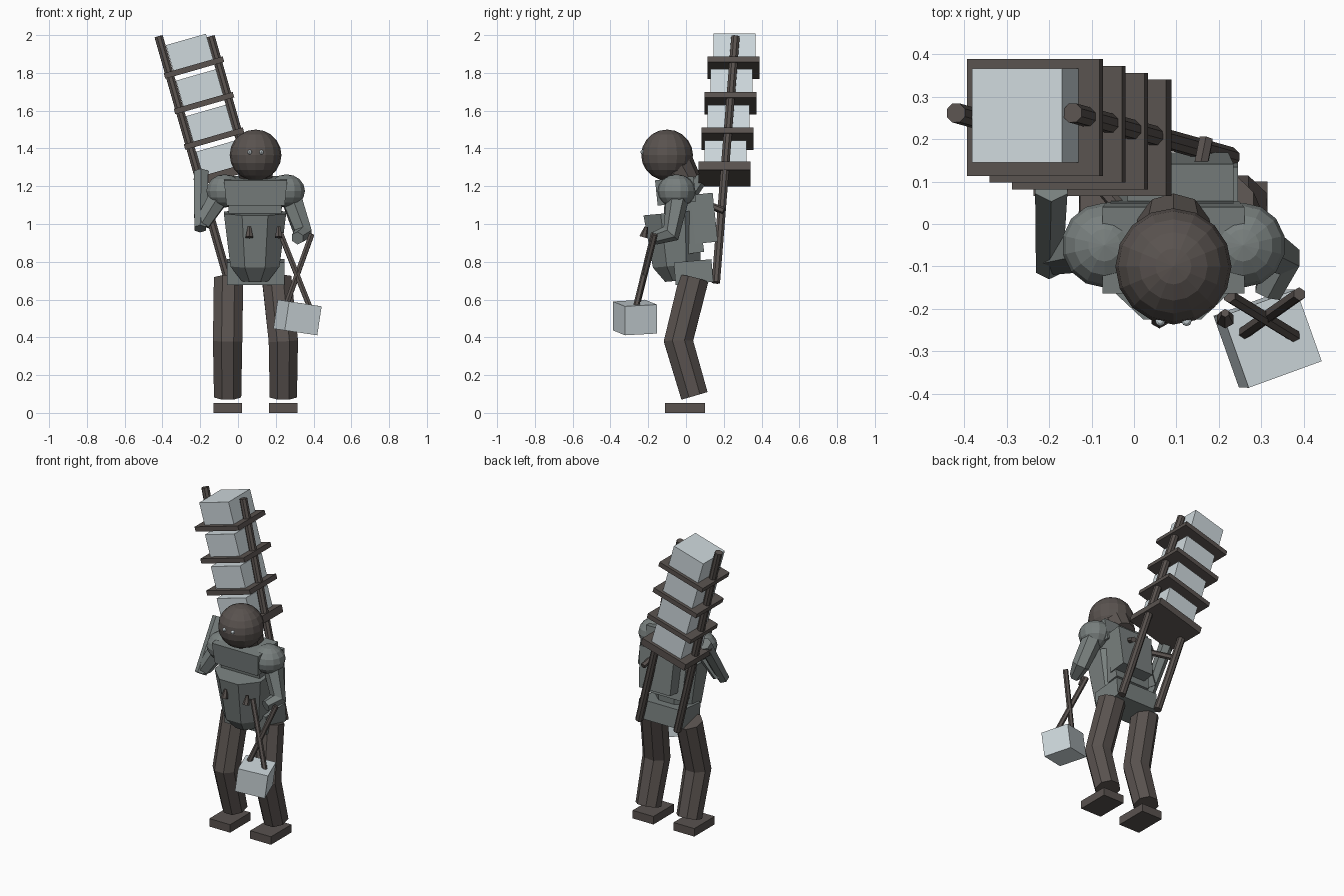
import bpy, bmesh, math
from math import sin, cos, pi, radians
from mathutils import Vector, Matrix, Euler

cube = bpy.data.objects.get("Cube")
if cube:
    bpy.data.objects.remove(cube, do_unlink=True)


def material(name, rgb):
    m = bpy.data.materials.new(name)
    m.use_nodes = True
    m.diffuse_color = (*rgb, 1)
    m.node_tree.nodes["Principled BSDF"].inputs["Base Color"].default_value = (*rgb, 1)
    return m


BROWN = material("dark brown", (0.1, 0.085, 0.078))
GRAY = material("slate gray", (0.19, 0.215, 0.21))
PALE = material("pale ice", (0.62, 0.69, 0.72))


def finish(name, bm, mat):
    bmesh.ops.recalc_face_normals(bm, faces=bm.faces)
    mesh = bpy.data.meshes.new(name)
    bm.to_mesh(mesh)
    bm.free()
    mesh.materials.append(mat)
    ob = bpy.data.objects.new(name, mesh)
    bpy.context.collection.objects.link(ob)
    return ob


def box(name, loc, size, mat, rot=(0, 0, 0), taper=1.0):
    """Box with a rotation in degrees; taper scales the bottom's width."""
    bm = bmesh.new()
    bmesh.ops.create_cube(bm, size=1)
    for v in bm.verts:
        if v.co.z < 0:
            v.co.x *= taper
    turn = Euler([radians(a) for a in rot]).to_matrix().to_4x4()
    bm.transform(Matrix.Translation(loc) @ turn @ Matrix.Diagonal((*size, 1)))
    return finish(name, bm, mat)


def ball(name, loc, radii, mat, u=14, v=8):
    bm = bmesh.new()
    bmesh.ops.create_uvsphere(bm, u_segments=u, v_segments=v, radius=1)
    bm.transform(Matrix.Translation(loc) @ Matrix.Diagonal((*radii, 1)))
    return finish(name, bm, mat)


def skin(name, rings, mat):
    """Join rings of points into a capped solid."""
    bm = bmesh.new()
    loops = [[bm.verts.new(p) for p in ring] for ring in rings]
    n = len(loops[0])
    for a, b in zip(loops, loops[1:]):
        for i in range(n):
            j = (i + 1) % n
            bm.faces.new((a[i], a[j], b[j], b[i]))
    bm.faces.new(loops[0])
    bm.faces.new(loops[-1])
    return finish(name, bm, mat)


def limb(name, pts, radii, mat, n=8):
    """Faceted tube through points with mitred bends."""
    pts = [Vector(p) for p in pts]
    rings = []
    for i, p in enumerate(pts):
        before = (p - pts[i - 1]).normalized() if i else Vector()
        after = (pts[i + 1] - p).normalized() if i + 1 < len(pts) else Vector()
        d = (before + after).normalized()
        ref = Vector((1, 0, 0))
        side = (ref - d * ref.dot(d)).normalized()
        up = d.cross(side)
        rings.append([p + radii[i] * (cos(t) * side + sin(t) * up)
                      for t in (2 * pi * (k + 0.5) / n for k in range(n))])
    return skin(name, rings, mat)


# Legs and feet
for side, hip, foot in (("right", -0.05, -0.055), ("left", 0.205, 0.24)):
    limb(side + "_leg", [(hip, 0.042, 0.71), (foot, -0.04, 0.38), (foot, 0.045, 0.09)],
         (0.084, 0.084, 0.078), BROWN)
    box(side + "_foot", (foot, -0.005, 0.026), (0.15, 0.21, 0.052), BROWN)

# Pelvis, barrel belly, chest and back panel
box("pelvis", (0.093, 0.04, 0.745), (0.305, 0.2, 0.12), GRAY, (5, 0, 0))
belly = []
for y, z, rx, ry in ((-0.04, 0.7, 0.07, 0.07), (-0.05, 0.78, 0.13, 0.125),
                     (-0.07, 1.06, 0.165, 0.155)):
    angles = [2 * pi * (k + 0.5) / 8 for k in range(8)]
    belly.append([(0.09 + rx * cos(t) / cos(pi / 8), y + ry * sin(t) / cos(pi / 8),
                   z + 0.1 * ry * sin(t)) for t in angles])
skin("belly", belly, GRAY)
box("ribcage", (0.09, -0.01, 1.0), (0.29, 0.17, 0.32), GRAY, (8, 0, 0), 0.85)
box("chest", (0.093, -0.055, 1.175), (0.335, 0.205, 0.135), GRAY, (6, 0, 0), 0.92)
box("back_panel", (0.11, 0.095, 1.03), (0.25, 0.12, 0.26), GRAY, (6, 0, 0), 0.9)
for side, x in (("right", 0.06), ("left", 0.215)):
    limb(side + "_buckle", [(x, -0.21, 0.985), (x, -0.225, 0.93)], (0.01, 0.022), BROWN, 6)

# Neck, head and eyes
limb("neck", [(0.093, 0.0, 1.22), (0.093, -0.05, 1.3)], (0.085, 0.1), BROWN, 10)
ball("head", (0.093, -0.1, 1.365), (0.137, 0.137, 0.135), BROWN, 16, 10)
for side, x in (("right", 0.062), ("left", 0.124)):
    ball(side + "_eye", (x, -0.229, 1.38), (0.012, 0.012, 0.012), PALE, 8, 6)

# Shoulders and arms
for side, x in (("right", -0.07), ("left", 0.257)):
    ball(side + "_shoulder", (x, -0.05, 1.175), (0.1, 0.1, 0.088), GRAY)
limb("left_arm", [(0.275, -0.04, 1.16), (0.345, -0.08, 0.95), (0.315, -0.165, 0.925)],
     (0.062, 0.052, 0.035), GRAY, 6)
limb("right_upper_arm", [(-0.09, -0.05, 1.16), (-0.19, -0.075, 1.0)],
     (0.062, 0.045), GRAY, 6)
limb("right_forearm", [(-0.2, -0.1, 0.975), (-0.195, 0.09, 1.27)], (0.036, 0.044), GRAY, 6)

# Hanging block on crossed rods
box("hanging_block", (0.315, -0.27, 0.505), (0.185, 0.18, 0.155), PALE, (3, 8, 20))
limb("carry_rod_1", [(0.225, -0.17, 0.95), (0.38, -0.265, 0.56)], (0.016, 0.016), BROWN, 6)
limb("carry_rod_2", [(0.39, -0.165, 0.945), (0.255, -0.26, 0.57)], (0.016, 0.016), BROWN, 6)

# Leaning carrying rack: poles, shelves and blocks
for side, x in (("right", -0.42), ("left", -0.145)):
    limb(side + "_pole", [(x, 0.262, 1.993), (x + 0.372, 0.158, 0.69)],
         (0.024, 0.024), BROWN)
TILT = 16
up = Vector((-sin(radians(TILT)), 0, cos(radians(TILT))))
for i in range(4):
    centre = Vector((-0.233 + 0.053 * i, 0.251 - 0.016 * i, 1.828 - 0.188 * i))
    thick = 0.045 if i == 3 else 0.03
    box(f"shelf_{i + 1}", centre, (0.325, 0.275, thick), BROWN, (0, -TILT, 0))
    box(f"block_{i + 1}", centre + up * 0.084 + Vector((0, 0.005, 0)),
        (0.22, 0.222, 0.142), PALE, (0, -TILT, 0))

# Struts tying the rack to the body
limb("left_strut", [(0.14, 0.05, 1.13), (0.17, 0.2, 1.07)], (0.018, 0.018), BROWN, 6)
limb("right_strut", [(-0.02, 0.02, 1.15), (-0.16, 0.19, 1.07)], (0.018, 0.018), BROWN, 6)
